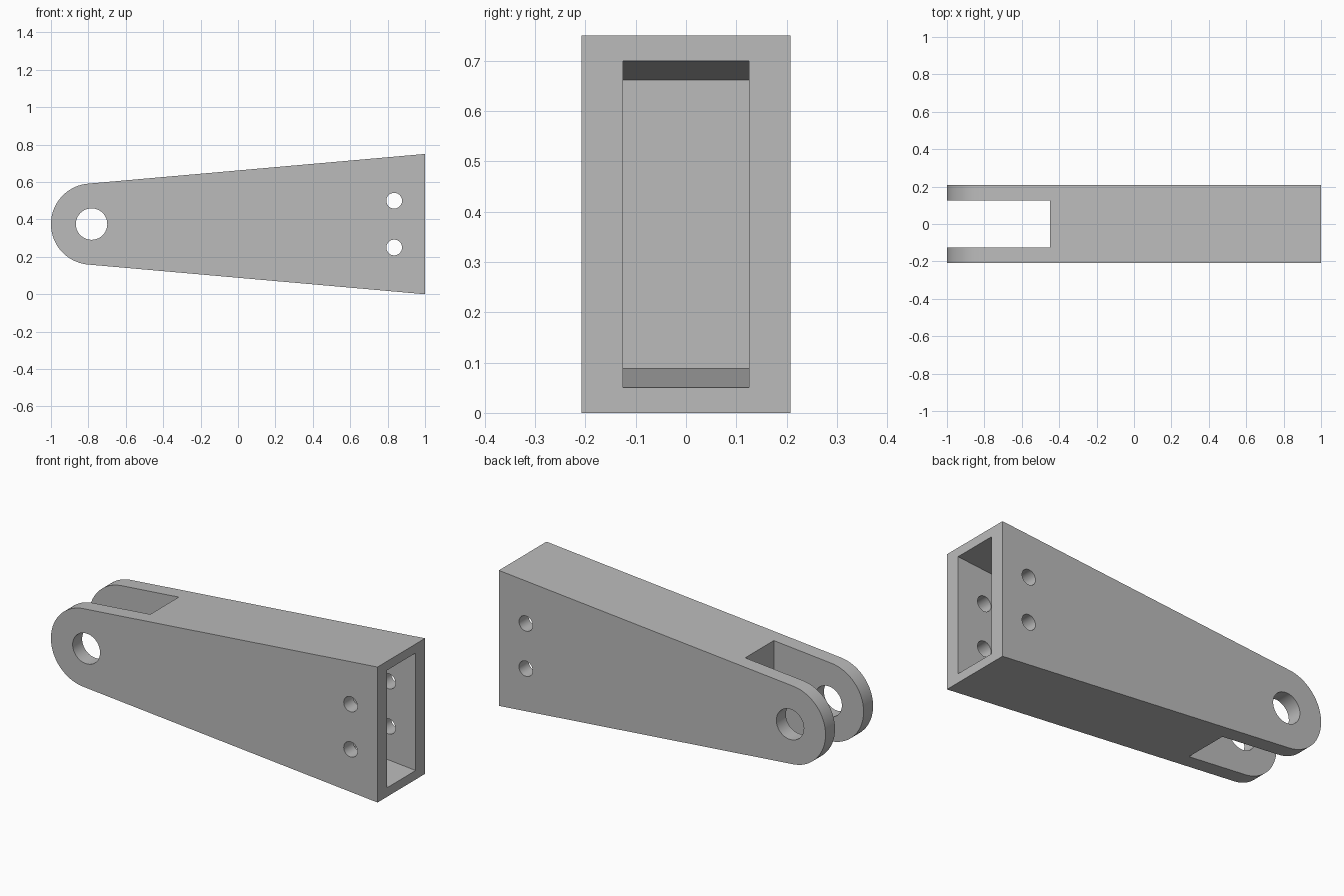
import bpy, bmesh, math

if "Cube" in bpy.data.objects:
    bpy.data.objects.remove(bpy.data.objects["Cube"], do_unlink=True)

HALF_W, MID_Z = 0.208, 0.375       # half width and centre height
EYE_X, EYE_R = -0.783, 0.217       # rounded end
SLOT_W = 0.125                     # half width of slot and pocket

steel = bpy.data.materials.new("plain_grey")
steel.use_nodes = True
grey = (0.5, 0.5, 0.5, 1)
steel.diffuse_color = grey
steel.node_tree.nodes["Principled BSDF"].inputs["Base Color"].default_value = grey


def prism(name, outline, half):
    """Extrude an x-z outline along y, from -half to half."""
    bm = bmesh.new()
    face = bm.faces.new([bm.verts.new((x, -half, z)) for x, z in outline])
    new = bmesh.ops.extrude_face_region(bm, geom=[face])["geom"]
    verts = [v for v in new if isinstance(v, bmesh.types.BMVert)]
    bmesh.ops.translate(bm, verts=verts, vec=(0, 2 * half, 0))
    bmesh.ops.recalc_face_normals(bm, faces=bm.faces)
    mesh = bpy.data.meshes.new(name)
    bm.to_mesh(mesh)
    bm.free()
    obj = bpy.data.objects.new(name, mesh)
    bpy.context.collection.objects.link(obj)
    mesh.materials.append(steel)
    return obj


def arc(x, z, r, start, end, steps):
    angles = [start + (end - start) * i / steps for i in range(steps + 1)]
    return [(x + r * math.cos(a), z + r * math.sin(a)) for a in angles]


# Tapered body: straight sides tangent to the rounded end
run = 1 - EYE_X
slope = math.atan2(MID_Z, run) - math.asin(EYE_R / math.hypot(run, MID_Z))
round_end = arc(EYE_X, MID_Z, EYE_R, math.pi / 2 + slope, 1.5 * math.pi - slope, 48)
body = prism("tapered_clevis_arm", [(1, 2 * MID_Z)] + round_end + [(1, 0)], HALF_W)

# Fork slot
cutters = [prism("slot_cutter", [(-1.2, -0.2), (-0.45, -0.2), (-0.45, 1), (-1.2, 1)], SLOT_W)]

# Blind pocket whose floor and ceiling follow the taper
def pocket_half(x):
    return 0.325 - (1 - x) * math.tan(slope)

back, front = 0.57, 1.1
cutters.append(prism("pocket_cutter", [
    (x, MID_Z + s * pocket_half(x))
    for x, s in ((back, -1), (front, -1), (front, 1), (back, 1))], SLOT_W))

# Pin hole and two bolt holes
for x, z, r in ((EYE_X, MID_Z, 0.084), (0.835, 0.5, 0.042), (0.835, 0.25, 0.042)):
    cutters.append(prism("hole_cutter", arc(x, z, r, 0, 2 * math.pi, 48)[:-1], 0.4))

for cutter in cutters:
    cutter.hide_render = True
    cutter.hide_viewport = True
    mod = body.modifiers.new(cutter.name, "BOOLEAN")
    mod.operation = "DIFFERENCE"
    mod.solver = "EXACT"
    mod.object = cutter

# Apply the cuts, then drop the cutters
bpy.context.view_layer.objects.active = body
body.select_set(True)
for mod in list(body.modifiers):
    bpy.ops.object.modifier_apply(modifier=mod.name)
for cutter in cutters:
    bpy.data.objects.remove(cutter, do_unlink=True)
bpy.ops.object.shade_smooth_by_angle(angle=math.radians(30))
